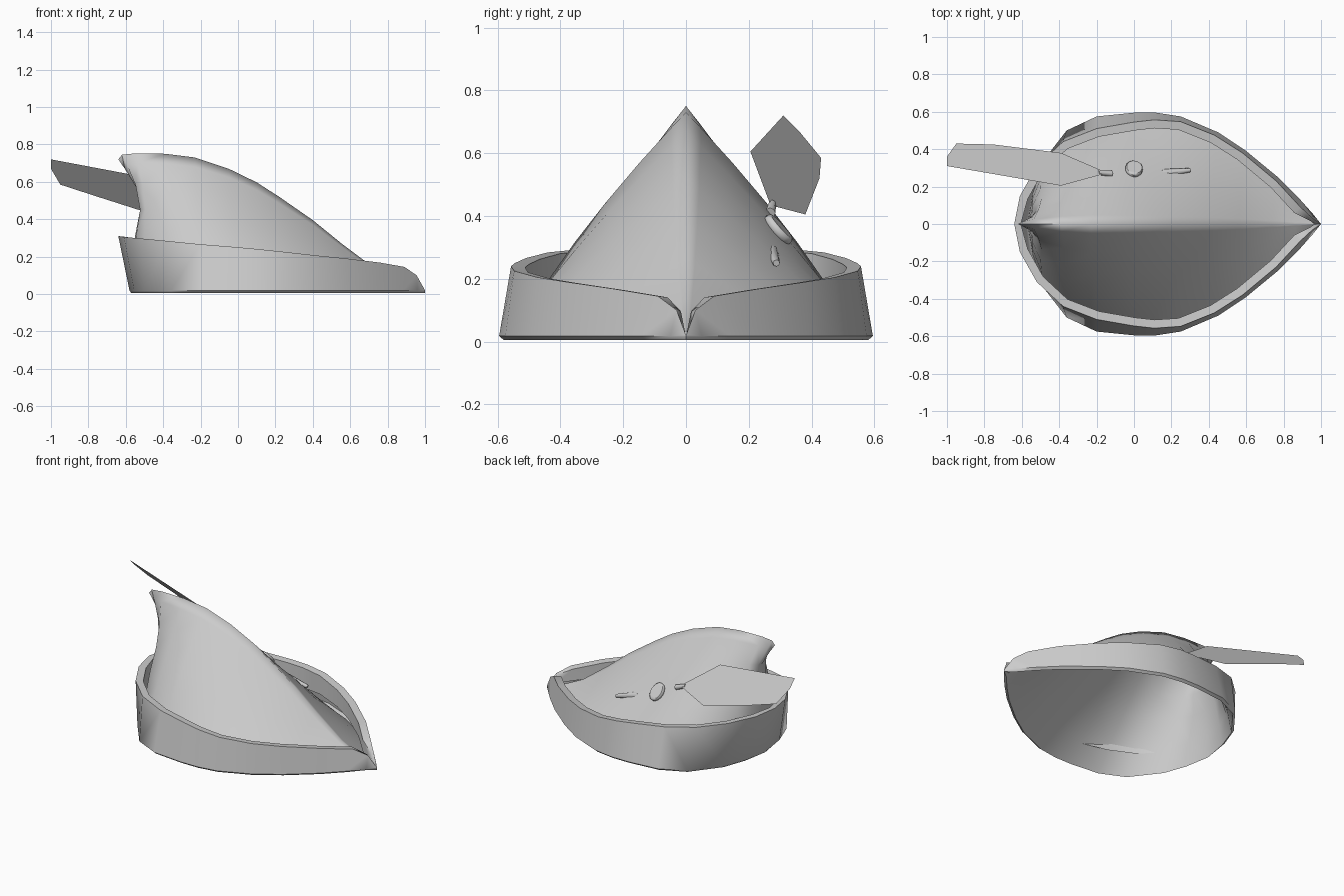
import bpy, bmesh, math
from mathutils import Vector

if "Cube" in bpy.data.objects:
    bpy.data.objects.remove(bpy.data.objects["Cube"])

# Stations run from the back round the +y side to the front tip
BASE = [(-.58, 0), (-.555, .17), (-.50, .32), (-.36, .50), (-.2, .575), (0, .595), (.12, .595),
        (.25, .575), (.45, .49), (.6, .39), (.77, .25), (.88, .14), (.96, .05), (1, 0)]
RIM = [(-.64, 0, .31), (-.61, .15, .305), (-.52, .31, .297), (-.38, .44, .284), (-.2, .51, .266),
       (0, .545, .25), (.11, .557, .24), (.25, .547, .225), (.43, .475, .205), (.58, .38, .19),
       (.76, .23, .168), (.89, .09, .145), (.955, .03, .10), (1, 0, .02)]
RIDGE = [(-.64, .72), (-.62, .745), (-.55, .752), (-.39, .75), (-.23, .73), (-.05, .67), (.1, .597),
         (.22, .52), (.4, .395), (.56, .265), (.74, .13), (.86, .07), (.95, .035), (1, .01)]


def make_object(name, bm, angle=45):
    mesh = bpy.data.meshes.new(name)
    bm.to_mesh(mesh)
    bm.free()
    ob = bpy.data.objects.new(name, mesh)
    bpy.context.collection.objects.link(ob)
    bpy.ops.object.select_all(action='DESELECT')
    ob.select_set(True)
    bpy.context.view_layer.objects.active = ob
    bpy.ops.object.shade_smooth_by_angle(angle=math.radians(angle))
    return ob


def half_loft(name, columns, angle):
    """Skin the columns on the +y side, then mirror across y = 0."""
    bm = bmesh.new()
    grid = [[bm.verts.new(p) for p in col] for col in columns]
    for a, b in zip(grid, grid[1:]):
        for k in range(len(a) - 1):
            bm.faces.new((a[k], a[k + 1], b[k + 1], b[k]))
    bmesh.ops.remove_doubles(bm, verts=bm.verts, dist=.0005)
    geom = bm.verts[:] + bm.edges[:] + bm.faces[:]
    bmesh.ops.mirror(bm, geom=geom, axis='Y', merge_dist=.0005)
    # keep the shell facing outwards
    bmesh.ops.recalc_face_normals(bm, faces=bm.faces)
    probe = max(bm.faces, key=lambda f: f.calc_center_median().y)
    if probe.normal.y < 0:
        bmesh.ops.reverse_faces(bm, faces=bm.faces)
    return make_object(name, bm, angle)


# Inward direction in plan for every rim station
inward = []
for i in range(len(RIM)):
    if i in (0, len(RIM) - 1):
        inward.append(Vector((1 if i == 0 else -1, 0, 0)))
    else:
        t = Vector(RIM[i + 1]) - Vector(RIM[i - 1])
        inward.append(Vector((t.y, -t.x, 0)).normalized())

# Crown: nearly straight sides up to the ridge, with a curved-in back
LEVELS = [0, .2, .43, .6, .78, .93, 1]
BACK = [0, .02, .05, .10, .085, .03, 0]      # forward push of the back edge
FALL = [1, .65, .3, .1]                      # how it fades round the sides
BULGE = [.1, .1, .15, .22, .25, .16]         # fuller sides towards the back
crown = []
for i, ((bx, by), (rx, rz)) in enumerate(zip(BASE, RIDGE)):
    push = FALL[i] if i < len(FALL) else 0
    swell = BULGE[i] if i < len(BULGE) else .08
    foot = Vector((bx, by, 0)) + inward[i] * min(.015, by * .4 if i else .01)
    crown.append([(foot.x + (rx - foot.x) * t + push * d,
                   max(foot.y, 0) * (1 - t) * (1 + swell * t),
                   .005 + (rz - .005) * t) for t, d in zip(LEVELS, BACK)])
half_loft("hat_crown", crown, 100)

# Brim: turned-up band with a thick top edge
brim = []
for i, ((bx, by), rim) in enumerate(zip(BASE, RIM)):
    ends = i in (0, len(RIM) - 1)
    width = .035 if ends else min(.045, .6 * rim[1])
    foot = Vector((bx, by, .005)) + inward[i] * min(.015, by * .4 if i else .01)
    inner = Vector(rim) + inward[i] * width
    inner.z -= .004
    # inner wall drops until it meets the crown
    low = inner.copy()
    low.z = rim[2] * .45
    brim.append([foot, (bx, by, .018), rim, inner, low])
half_loft("hat_brim", brim, 55)

# Feather: one flat blade ending in the crown
bm = bmesh.new()
blade = [(-1, .31, .72), (-1, .36, .67), (-.95, .43, .585), (-.75, .425, .52),
         (-.39, .38, .405), (-.17, .285, .43), (-.17, .265, .445), (-.39, .205, .605)]
bm.faces.new([bm.verts.new(p) for p in blade])
make_object("feather", bm)


def spike(name, start, end, r1, r2):
    """Tapered rod between two points."""
    a, b = Vector(start), Vector(end)
    bm = bmesh.new()
    bmesh.ops.create_cone(bm, cap_ends=True, segments=8, radius1=r1, radius2=r2, depth=(b - a).length)
    bm.transform((b - a).to_track_quat('Z', 'Y').to_matrix().to_4x4())
    bmesh.ops.translate(bm, verts=bm.verts, vec=(a + b) / 2)
    return make_object(name, bm)


# Quill ends entering and leaving the crown
spike("quill_upper", (-.19, .275, .44), (-.12, .268, .41), .012, .017)
spike("quill_lower", (.15, .27, .285), (.30, .288, .25), .024, .011)

# Oval button on the side of the crown
bm = bmesh.new()
bmesh.ops.create_cone(bm, cap_ends=True, segments=16, radius1=.055, radius2=.055, depth=.026)
bmesh.ops.bevel(bm, geom=[e for e in bm.edges if abs(e.verts[0].co.z - e.verts[1].co.z) < .001],
                offset=.006, segments=1, affect='EDGES')
bmesh.ops.scale(bm, verts=bm.verts, vec=(.85, 1.05, 1))
button = make_object("button", bm)
button.location = (0, .295, .358)
button.rotation_euler = Vector((.15, .74, .67)).to_track_quat('Z', 'Y').to_euler()
